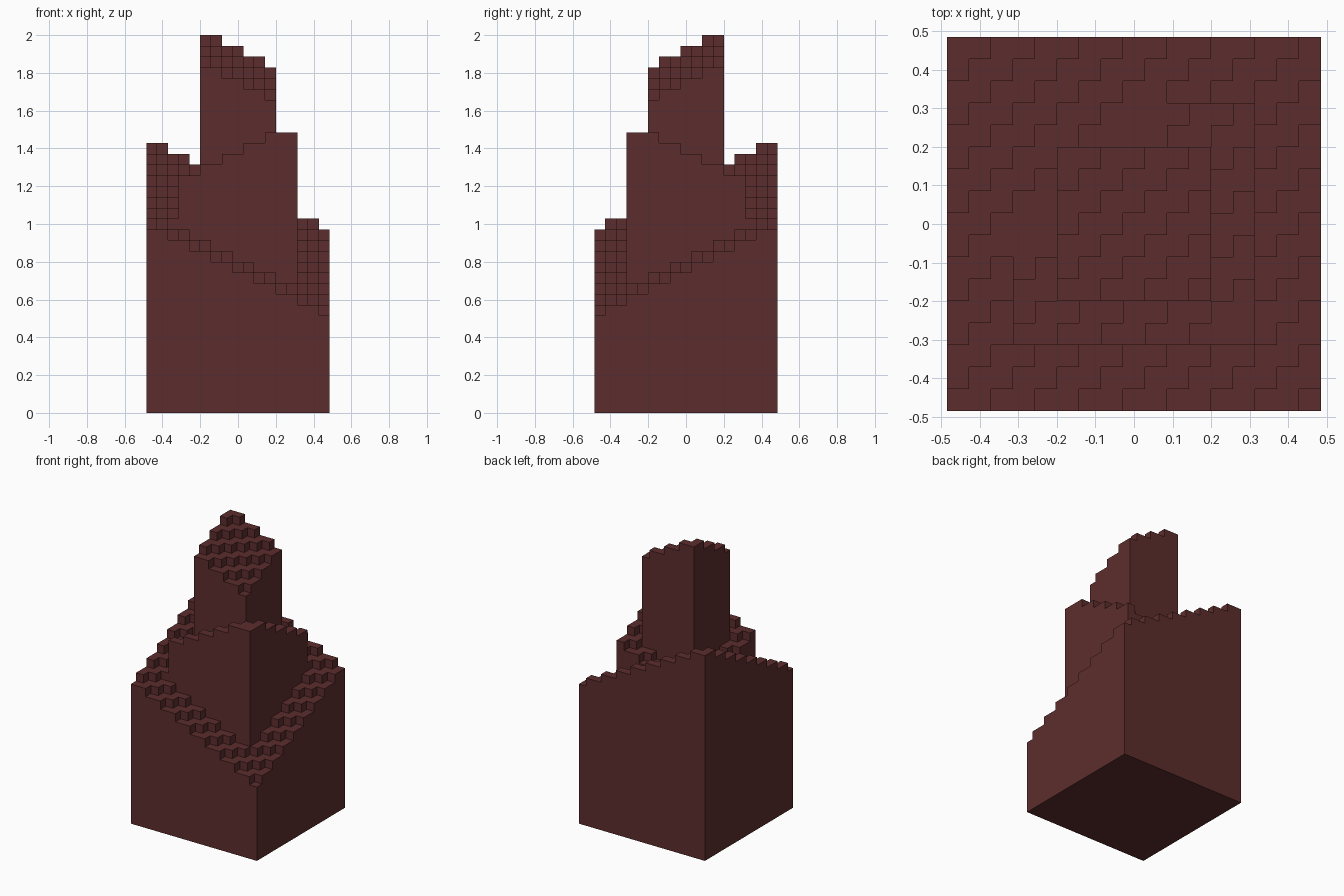
import bpy
import bmesh
from math import ceil, floor

N = 17                 # columns along each side
V = 2 / 35             # edge of one block

if "Cube" in bpy.data.objects:
    bpy.data.objects.remove(bpy.data.objects["Cube"], do_unlink=True)

brick = bpy.data.materials.new("dark_red")
brick.use_nodes = True
colour = (0.108, 0.026, 0.026, 1)
brick.diffuse_color = colour
brick.node_tree.nodes["Principled BSDF"].inputs["Base Color"].default_value = colour


# Stepped roof heights, in blocks, of the three nested square tiers
def base_height(i, j):
    return 9 + ceil((16 - i + j) / 2)


def middle_height(i, j):
    return min(26, 22 + floor((i - j) / 2))


def tower_height(i, j):
    return 29 + ceil((6 - i + j) / 2)


# name, height rule, inset from the outer wall
TIERS = [("base_tier", base_height, 0),
         ("middle_tier", middle_height, 3),
         ("tower", tower_height, 5)]


def column(i, j):
    """Height of the tallest tier in a column, and that tier's name."""
    best = (0, "")
    for name, rule, inset in TIERS:
        if inset <= min(i, j) and max(i, j) < N - inset:
            height = rule(i, j)
            if height > best[0]:
                best = (height, name)
    return best


def quad(bm, corners):
    bm.faces.new([bm.verts.new(((x - N / 2) * V, (y - N / 2) * V, z * V))
                  for x, y, z in corners])


def build_tier(name):
    bm = bmesh.new()
    for i in range(N):
        for j in range(N):
            top, owner = column(i, j)
            if owner != name:
                continue
            # Step tread
            ring = [(i, j), (i + 1, j), (i + 1, j + 1), (i, j + 1)]
            quad(bm, [(x, y, top) for x, y in ring])
            # Exposed walls, down to the neighbouring column
            sides = [(0, -1), (1, 0), (0, 1), (-1, 0)]
            for k, (di, dj) in enumerate(sides):
                low = column(i + di, j + dj)[0]
                if low < top:
                    a, b = ring[k], ring[(k + 1) % 4]
                    quad(bm, [(*a, low), (*b, low), (*b, top), (*a, top)])
    # Underside
    if name == "base_tier":
        quad(bm, [(0, 0, 0), (0, N, 0), (N, N, 0), (N, 0, 0)])
    bmesh.ops.remove_doubles(bm, verts=bm.verts, dist=V / 100)
    mesh = bpy.data.meshes.new(name)
    bm.to_mesh(mesh)
    bm.free()
    mesh.materials.append(brick)
    bpy.context.collection.objects.link(bpy.data.objects.new(name, mesh))


for tier in TIERS:
    build_tier(tier[0])
